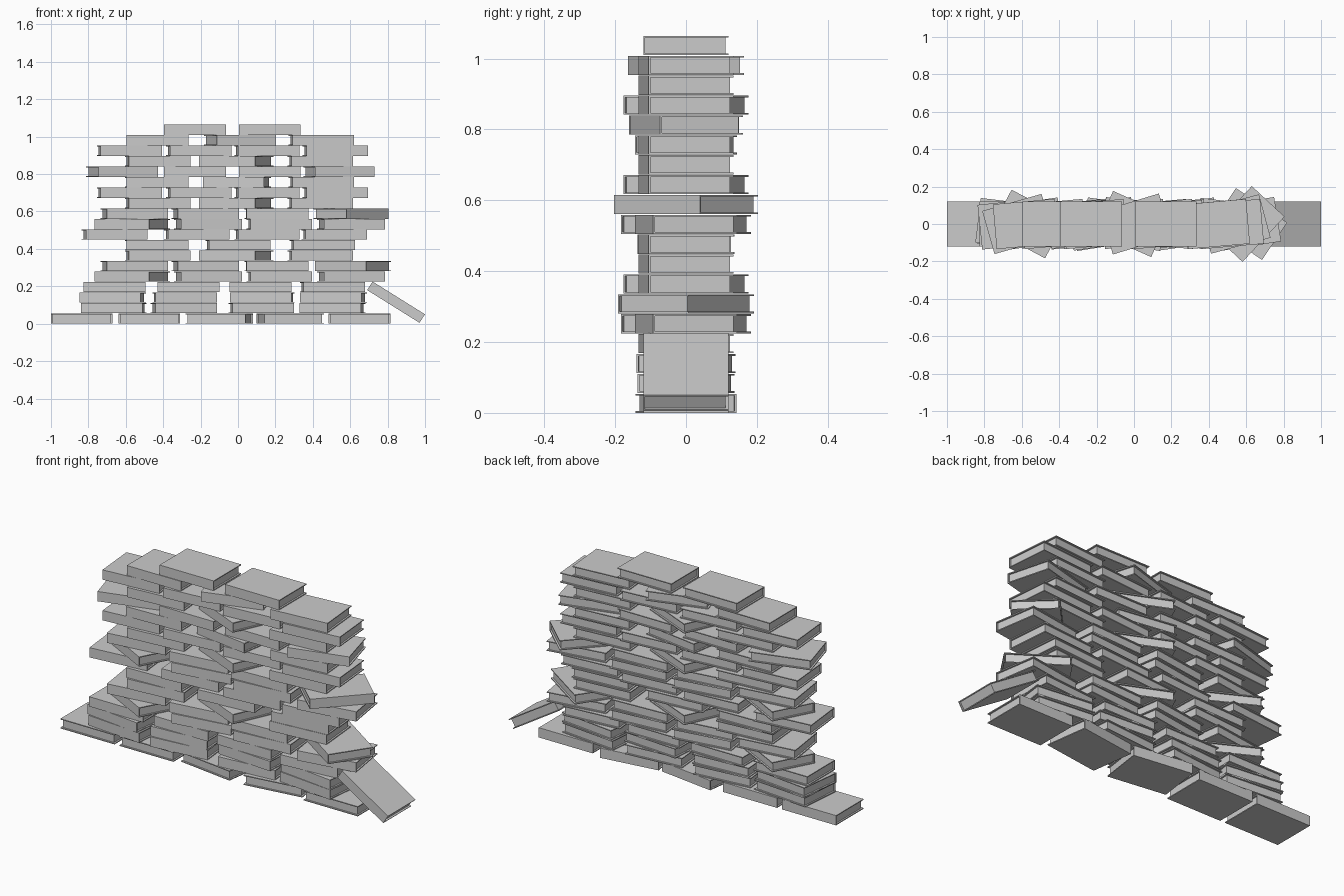
import bpy, bmesh, math
from mathutils import Matrix

if "Cube" in bpy.data.objects:
    bpy.data.objects.remove(bpy.data.objects["Cube"])

W, D, T = 0.33, 0.24, 0.054     # book width, depth, thickness
PITCH = 0.0561                  # layer spacing
BOARD, INSET = 0.005, 0.009     # cover board thickness, page setback


def box(bm, x0, x1, y0, y1, z0, z1):
    m = (Matrix.Translation(((x0 + x1) / 2, (y0 + y1) / 2, (z0 + z1) / 2))
         @ Matrix.Diagonal((x1 - x0, y1 - y0, z1 - z0, 1)))
    bmesh.ops.create_cube(bm, size=1, matrix=m)


def book_mesh():
    bm = bmesh.new()
    w, d, t = W / 2, D / 2, T / 2
    box(bm, -w, w, -d, d, t - BOARD, t)                      # top board
    box(bm, -w, w, -d, d, -t, -t + BOARD)                    # bottom board
    box(bm, -w, w, -d, -d + BOARD, -t + BOARD, t - BOARD)    # spine at the front
    box(bm, -w + INSET, w - INSET, -d + BOARD, d - INSET,    # page block
        -t + BOARD, t - BOARD)
    me = bpy.data.meshes.new("book")
    bm.to_mesh(me)
    bm.free()
    return me


BOOK = book_mesh()


def place(name, loc, rot):
    ob = bpy.data.objects.new(name, BOOK)
    ob.location = loc
    ob.rotation_euler = rot
    bpy.context.collection.objects.link(ob)
    return ob


# layers from the ground up: (centre x, turn in degrees) for each book
wide_a = [(-0.565, -28), (-0.16, 9), (0.22, 5), (0.605, 9)]
wide_c = [(-0.58, 5), (-0.21, 5), (0.155, 5), (0.52, 5)]
three = [(-0.43, 5), (-0.01, -24), (0.44, 5)]
layers = [
    [(-0.835, 0), (-0.475, 0), (-0.10, -8), (0.28, 8), (0.65, 0)],
    [(-0.665, -5), (-0.29, 6), (0.125, 5), (0.505, -6)],
    [(-0.67, -7), (-0.285, 4), (0.13, -4), (0.51, -7)],
    [(-0.66, 0), (-0.265, 0), (0.12, 0), (0.505, 5)],
    wide_a,
    [(-0.555, 8), (-0.175, 8), (0.205, 3), (0.615, -34)],
    three,
    [(-0.435, 2), (0.0, 5), (0.45, 5)],
    [(-0.66, 6), (-0.22, 5), (0.155, 5), (0.515, 5)],
    wide_a,
    [(-0.555, 8), (-0.175, 8), (0.205, 3), (0.605, 47)],
    three,
    wide_c,
    [(-0.435, 2), (-0.005, -9), (0.445, 5)],
    [(-0.62, 16), (-0.23, 0), (0.17, 0), (0.54, 15)],
    three,
    wide_c,
    [(-0.43, 0), (0.01, 17), (0.445, 5)],
    [(-0.23, 0), (0.17, 0)],
]
for i, row in enumerate(layers):
    for j, (x, turn) in enumerate(row):
        flip = 180 if i == 0 else 0      # ground row has its spines at the back
        place(f"book_layer{i + 1}_{j + 1}", (x, 0, i * PITCH + T / 2),
              (0, 0, math.radians(turn + flip)))

# book slid off the end, leaning on the stack
place("leaning_book", (0.845, 0, 0.115), (0, math.radians(32), 0))
